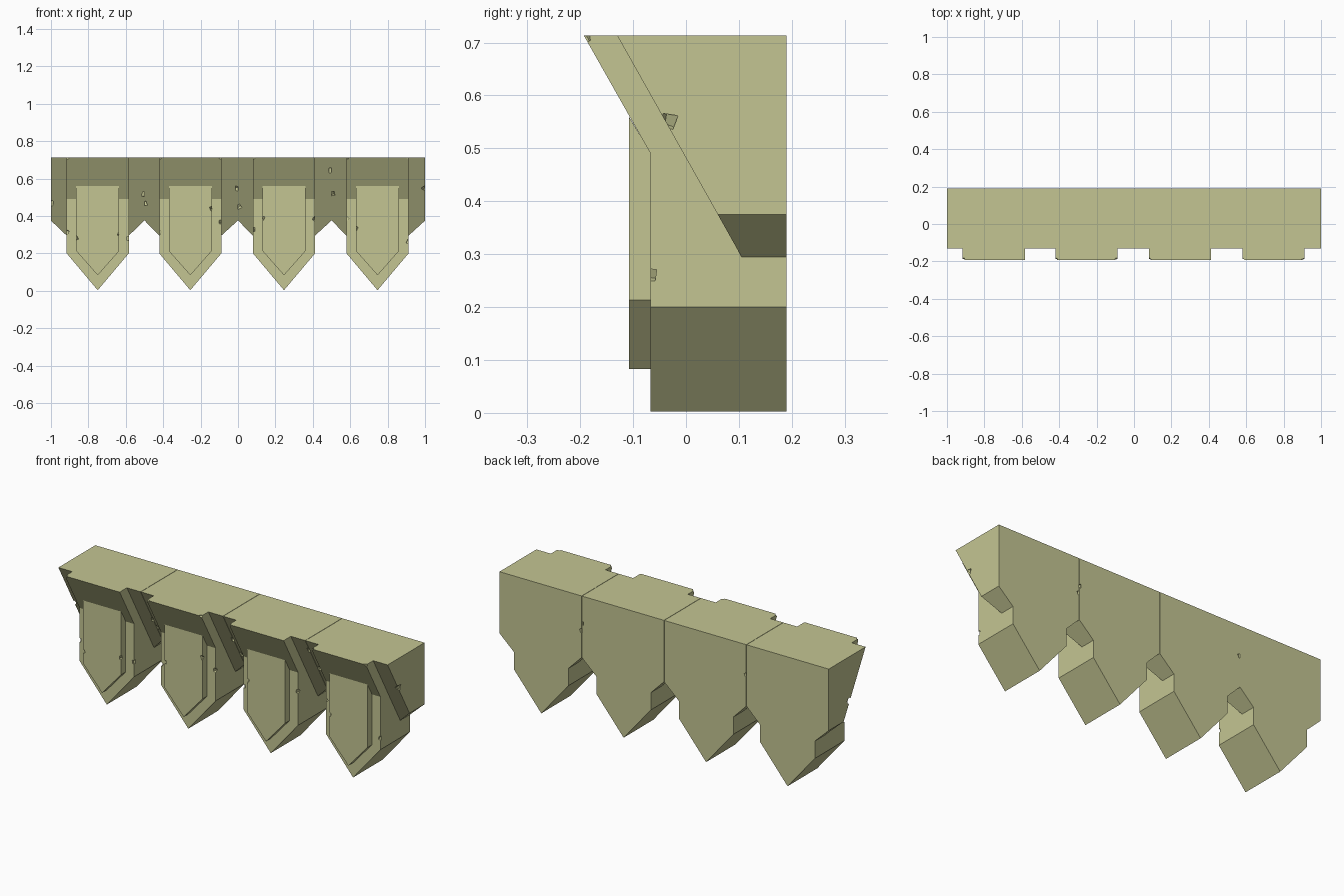
import bpy, bmesh, random
from math import pi
from mathutils import Vector, Euler

random.seed(7)
old = bpy.data.objects.get("Cube")
if old:
    bpy.data.objects.remove(old)

stone = bpy.data.materials.new("pale olive stone")
stone.use_nodes = True
colour = (0.55, 0.56, 0.29, 1)
stone.diffuse_color = colour
stone.node_tree.nodes["Principled BSDF"].inputs["Base Color"].default_value = colour

TOP, BACK = 0.713, 0.19


def add_object(name, bm, x):
    bmesh.ops.recalc_face_normals(bm, faces=bm.faces)
    mesh = bpy.data.meshes.new(name)
    bm.to_mesh(mesh)
    bm.free()
    mesh.materials.append(stone)
    obj = bpy.data.objects.new(name, mesh)
    obj.location.x = x
    bpy.context.collection.objects.link(obj)
    return obj


def prism(profile, x0, x1):
    """Side profile of (y, z) points extruded from x0 to x1."""
    bm = bmesh.new()
    face = bm.faces.new([bm.verts.new((x0, y, z)) for y, z in profile])
    ext = bmesh.ops.extrude_face_region(bm, geom=[face])
    verts = [v for v in ext["geom"] if isinstance(v, bmesh.types.BMVert)]
    bmesh.ops.translate(bm, vec=(x1 - x0, 0, 0), verts=verts)
    return bm


def cut_below(bm, x, z, slope):
    """Remove everything under a plane sloping along x."""
    geom = bm.verts[:] + bm.edges[:] + bm.faces[:]
    cut = bmesh.ops.bisect_plane(bm, geom=geom, plane_co=(x, 0, z),
                                 plane_no=(slope, 0, -1), clear_outer=True)
    edges = [e for e in cut["geom_cut"] if isinstance(e, bmesh.types.BMEdge)]
    bmesh.ops.edgeloop_fill(bm, edges=edges)


def pointed(profile, half, tip, shoulder):
    bm = prism(profile, -half, half)
    for side in (-1, 1):
        cut_below(bm, 0, tip, side * (shoulder - tip) / half)
    return bm


def chip(obj, spots):
    """Knock small angular flakes off the edges at the given spots."""
    bm = bmesh.new()
    for spot, size in spots:
        made = bmesh.ops.create_cube(bm, size=size)["verts"]
        turn = Euler([random.uniform(0, pi) for _ in range(3)]).to_matrix()
        for v in made:
            v.co = turn @ v.co + Vector(spot)
    cutter = add_object("chip_cutter", bm, obj.location.x)
    cutter.hide_render = True
    mod = obj.modifiers.new("chips", "BOOLEAN")
    mod.operation, mod.object, mod.solver = "DIFFERENCE", cutter, "EXACT"
    graph = bpy.context.evaluated_depsgraph_get()
    solid = bpy.data.meshes.new_from_object(obj.evaluated_get(graph))
    obj.modifiers.clear()
    obj.data = solid
    bpy.data.objects.remove(cutter)


tooth_profile = [(-0.067, 0), (BACK, 0), (BACK, TOP), (-0.193, TOP), (-0.067, 0.49)]
plate_profile = [(-0.108, 0.05), (-0.06, 0.05), (-0.06, 0.48), (-0.108, 0.56)]
wing_profile = [(0.105, 0.295), (BACK, 0.295), (BACK, TOP), (-0.13, TOP)]
HALF, PLATE = 0.166, 0.115

for i, shift in enumerate((0, -0.005, -0.004, -0.004)):
    cell = -0.75 + 0.5 * i
    x = cell + shift

    # Pointed tooth with an overhanging sloped head
    tooth = add_object(f"tooth_{i + 1}", pointed(tooth_profile, HALF, 0.003, 0.2), x)
    spots = []
    for side in (-1, 1):
        spots.append(((side * HALF, -0.067, random.uniform(0.25, 0.45)), 0.02))
        spots.append(((side * HALF, -0.193, TOP), 0.02))
    chip(tooth, spots)

    # Raised plate on the tooth face
    plate = add_object(f"face_plate_{i + 1}", pointed(plate_profile, PLATE, 0.083, 0.213), x)
    chip(plate, [((side * PLATE, -0.108, random.uniform(0.25, 0.5)), 0.018)
                 for side in (-1, 1)])

    # Recessed wings that join neighbouring teeth
    for side, word in ((-1, "right"), (1, "left")):
        inner = side * HALF
        outer = cell + side * (0.25 if abs(cell + side * 0.25) > 0.9 else 0.249) - x
        bm = prism(wing_profile, inner, outer)
        cut_below(bm, inner, 0.295, side * 0.08 / abs(outer - inner))
        wing = add_object(f"{word}_wing_{i + 1}", bm, x)
        t = random.uniform(0.2, 0.8)
        chip(wing, [((outer, -0.13 + 0.2 * t, TOP - 0.338 * t), 0.025),
                    ((outer, BACK, random.uniform(0.5, 0.65)), 0.02)])
